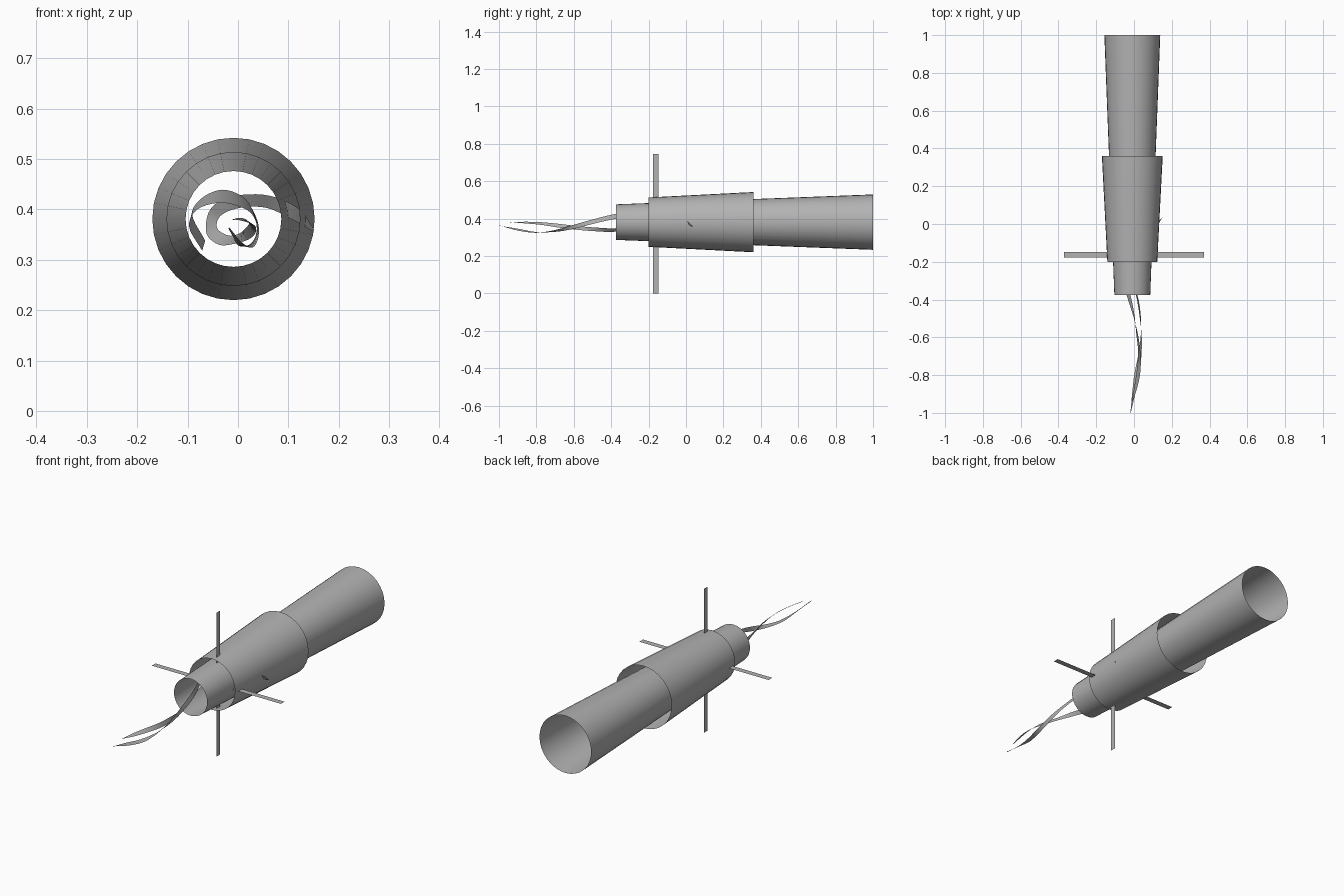
import bpy, bmesh, math
from mathutils import Vector

if "Cube" in bpy.data.objects:
    bpy.data.objects.remove(bpy.data.objects["Cube"])

CX, CZ = -0.009, 0.381      # axis of the tubes

grey = bpy.data.materials.new("plain grey")
grey.diffuse_color = (0.45, 0.45, 0.45, 1)
grey.use_nodes = True
grey.node_tree.nodes["Principled BSDF"].inputs["Base Color"].default_value = grey.diffuse_color


def make(name, bm, smooth=True):
    mesh = bpy.data.meshes.new(name)
    bm.to_mesh(mesh)
    bm.free()
    mesh.materials.append(grey)
    for p in mesh.polygons:
        p.use_smooth = smooth
    ob = bpy.data.objects.new(name, mesh)
    bpy.context.collection.objects.link(ob)
    return ob


def loft(name, rows, closed=False, smooth=True):
    """Skin a list of point rows with quads."""
    bm = bmesh.new()
    grid = [[bm.verts.new(p) for p in row] for row in rows]
    n = len(rows[0])
    for a, b in zip(grid, grid[1:]):
        for i in range(n if closed else n - 1):
            j = (i + 1) % n
            bm.faces.new((a[i], a[j], b[j], b[i]))
    return make(name, bm, smooth)


def tube(name, y0, r0, y1, r1, sides=32):
    def ring(y, r):
        return [(CX + r * math.cos(t), y, CZ + r * math.sin(t))
                for t in (2 * math.pi * i / sides for i in range(sides))]
    return loft(name, [ring(y0, r0), ring(y1, r1)], closed=True)


def smooth_path(keys, steps=5):
    """Catmull-Rom interpolation through key tuples."""
    k = [Vector(p) for p in keys]
    k = [2 * k[0] - k[1]] + k + [2 * k[-1] - k[-2]]
    out = []
    for a, b, c, d in zip(k, k[1:], k[2:], k[3:]):
        for s in range(steps):
            t = s / steps
            out.append(0.5 * (2 * b + (c - a) * t + (2 * a - 5 * b + 4 * c - d) * t * t
                              + (3 * b - a - 3 * c + d) * t ** 3))
    return out + [k[-2]]


def ribbon(name, keys):
    """Keys are (x, y, z, half width in x, half width in z)."""
    rows = [[(x - wx, y, z - wz), (x + wx, y, z + wz)]
            for x, y, z, wx, wz in smooth_path(keys)]
    return loft(name, rows)


# Open tapered tubes: long inner barrel and a wider sleeve
tube("inner_barrel", -0.375, 0.095, 1.0, 0.148)
tube("outer_sleeve", -0.20, 0.132, 0.36, 0.161)

# Thin crossed fins
Y0, Y1, MID, H = -0.177, -0.147, 0.3725, 0.3725
loft("vertical_fin", [[(0, Y0, 0), (0, Y1, 0)],
                      [(0, Y0, 2 * H), (0, Y1, 2 * H)]], smooth=False)
loft("horizontal_fin", [[(-0.37, Y0, MID), (-0.37, Y1, MID)],
                        [(0.37, Y0, MID), (0.37, Y1, MID)]], smooth=False)

# Twisted streamers, running from the nose into the barrel
ribbon("long_streamer", [
    (-0.018, -1.00, 0.363, 0.001, 0.001),
    (-0.002, -0.90, 0.341, 0.008, -0.005),
    (0.014, -0.80, 0.326, 0.013, -0.002),
    (0.030, -0.70, 0.334, 0.009, 0.005),
    (0.038, -0.60, 0.356, 0.003, 0.011),
    (0.034, -0.50, 0.383, -0.003, 0.012),
    (0.015, -0.38, 0.411, -0.004, 0.013),
    (-0.030, -0.26, 0.426, 0.000, 0.013),
    (-0.075, -0.15, 0.412, 0.004, 0.011),
    (-0.094, -0.06, 0.378, 0.003, 0.012),
    (-0.068, 0.03, 0.328, 0.003, 0.010)])
ribbon("short_streamer", [
    (-0.010, -0.94, 0.380, 0.001, 0.001),
    (0.008, -0.87, 0.379, 0.008, -0.004),
    (0.024, -0.78, 0.374, 0.010, -0.007),
    (0.028, -0.68, 0.362, 0.006, -0.010),
    (0.016, -0.58, 0.350, 0.004, -0.010),
    (-0.002, -0.48, 0.342, -0.004, -0.010),
    (-0.028, -0.38, 0.339, -0.010, -0.009),
    (-0.052, -0.29, 0.358, -0.011, -0.004),
    (-0.044, -0.20, 0.395, -0.009, 0.008),
    (0.000, -0.13, 0.415, -0.003, 0.012),
    (0.060, -0.06, 0.415, 0.003, 0.012),
    (0.115, -0.01, 0.390, 0.006, 0.011),
    (0.150, 0.035, 0.358, 0.001, 0.002)])
